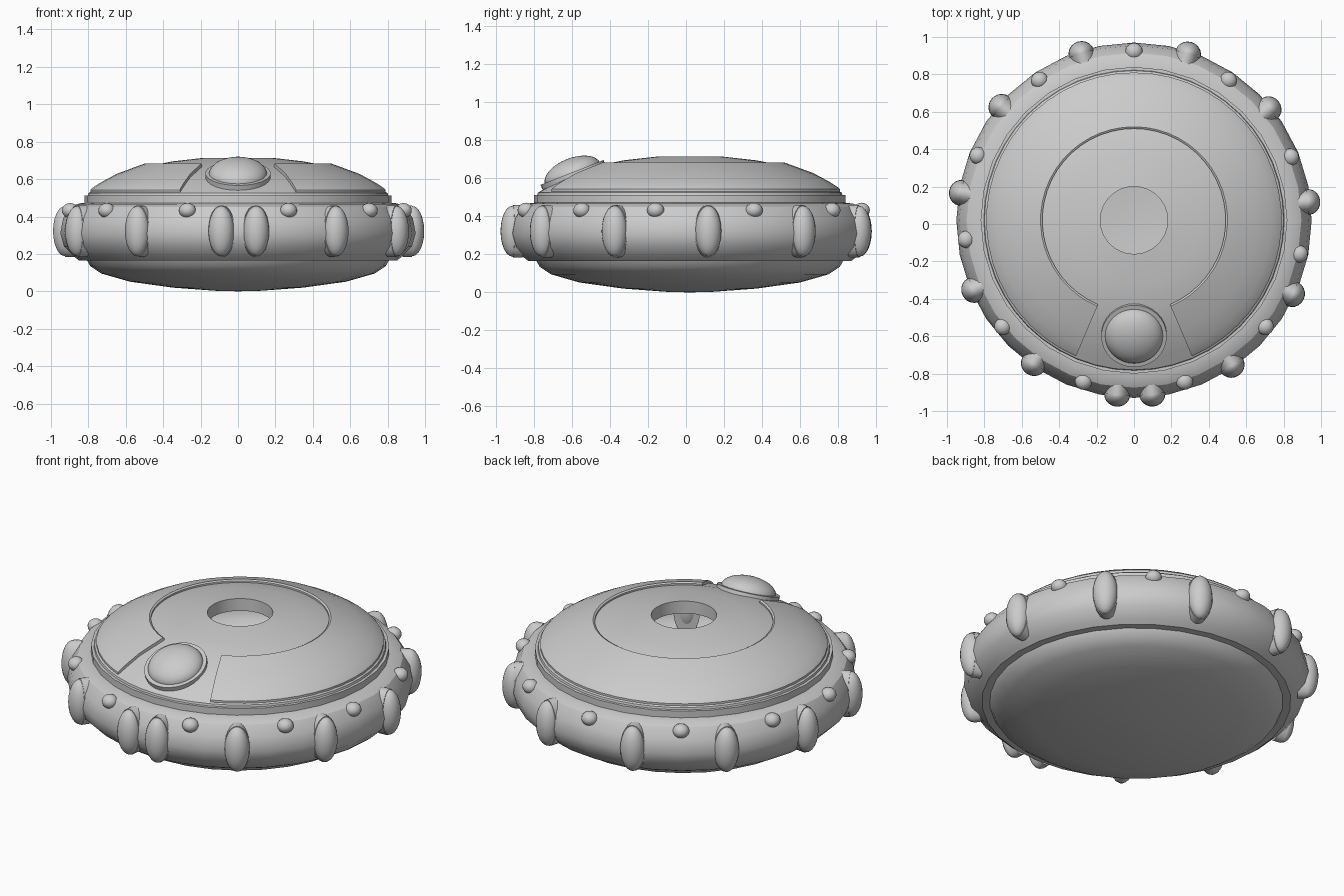
import bpy, bmesh
from math import radians, cos, sin, pi
from mathutils import Matrix, Vector

if "Cube" in bpy.data.objects:
    bpy.data.objects.remove(bpy.data.objects["Cube"])

CY = 0.02  # body centre in y


def finish(bm, name, angle=30):
    bmesh.ops.remove_doubles(bm, verts=bm.verts, dist=1e-5)
    bmesh.ops.recalc_face_normals(bm, faces=bm.faces)
    me = bpy.data.meshes.new(name)
    bm.to_mesh(me)
    bm.free()
    ob = bpy.data.objects.new(name, me)
    bpy.context.collection.objects.link(ob)
    bpy.ops.object.select_all(action='DESELECT')
    ob.select_set(True)
    bpy.context.view_layer.objects.active = ob
    bpy.ops.object.shade_smooth_by_angle(angle=radians(angle))
    return ob


def lathe(name, profile, segs=32, start=-90, sweep=360, closed=False):
    """Spin an (r, z) profile; a closed profile with a partial sweep gets end caps."""
    bm = bmesh.new()
    rows = []
    for i in range(segs + 1):
        a = radians(start + sweep * i / segs)
        rows.append([bm.verts.new((r * cos(a), CY + r * sin(a), z)) for r, z in profile])
    n = len(profile)
    for a, b in zip(rows, rows[1:]):
        for j in range(n if closed else n - 1):
            k = (j + 1) % n
            bm.faces.new((a[j], a[k], b[k], b[j]))
    if closed and sweep < 360:
        bm.faces.new(rows[0])
        bm.faces.new(rows[-1])
    return finish(bm, name)


def place(angle, r, z, scale):
    """Radial frame on the rim: local x points outward."""
    a = radians(angle)
    return (Matrix.Translation((r * cos(a), CY + r * sin(a), z))
            @ Matrix.Rotation(a, 4, 'Z') @ Matrix.Diagonal((*scale, 1)))


def ball(name, matrix, u=20, v=12):
    bm = bmesh.new()
    bmesh.ops.create_uvsphere(bm, u_segments=u, v_segments=v, radius=1, matrix=matrix)
    return finish(bm, name, 60)


def disc(name, matrix, segs=24):
    bm = bmesh.new()
    bmesh.ops.create_cone(bm, cap_ends=True, segments=segs, radius1=1, radius2=1,
                          depth=1, matrix=matrix)
    return finish(bm, name)


# Bowl-shaped underside
lathe("lower_bowl", [(0, 0), (0.12, 0.003), (0.35, 0.02), (0.58, 0.052),
                     (0.73, 0.095), (0.79, 0.135), (0.81, 0.17)])

# Rounded outer ring
lathe("outer_ring", [(0.80, 0.165), (0.85, 0.165), (0.875, 0.185), (0.93, 0.24),
                     (0.95, 0.31), (0.935, 0.39), (0.895, 0.45), (0.86, 0.467),
                     (0.82, 0.472), (0.82, 0.512), (0.78, 0.514)])

# Upper dome with a round centre opening
lathe("upper_dome", [(0.18, 0.64), (0.18, 0.714), (0.35, 0.695), (0.49, 0.667),
                     (0.65, 0.61), (0.74, 0.56), (0.80, 0.525), (0.805, 0.505)], 48)

# Raised C-shaped panel, open at the front
GAP = 23.1
lathe("raised_panel", [(0.49, 0.64), (0.49, 0.677), (0.50, 0.683), (0.65, 0.628),
                       (0.735, 0.582), (0.78, 0.553), (0.79, 0.543), (0.79, 0.50)],
      44, -90 + GAP, 360 - 2 * GAP, closed=True)

# Tilted button with its collar in the front gap
tilt = Matrix.Translation((0, -0.597, 0.624)) @ Matrix.Rotation(radians(21.5), 4, 'X')
disc("button_collar", tilt @ Matrix.Translation((0, 0, -0.006)) @ Matrix.Diagonal((0.175, 0.178, 0.028, 1)), 32)
ball("button_dome", tilt @ Matrix.Diagonal((0.156, 0.156, 0.083, 1)), 32, 16)

# Tall oval studs around the ring, each with a thin collar
tall = [-84, -56, -25, 6, 39.5, 72, 107.5, 139.5, 171, 203.5, 235, 264.5]
for i, a in enumerate(tall):
    ball(f"tall_stud_{i}", place(a, 0.937, 0.322, (0.064, 0.069, 0.134)))
    turn = Matrix.Rotation(pi / 2, 4, 'Y')
    disc(f"tall_stud_collar_{i}", place(a, 0.91, 0.322, (0.05, 0.073, 0.138)) @ turn)

# Small round studs between them
small = [90, 56, 22, -11.5, -39, -72.6, 124, 157.5, 186.5, 219, 252.6]
for i, a in enumerate(small):
    ball(f"small_stud_{i}", place(a, 0.903, 0.432, (0.045, 0.046, 0.04)), 16, 10)
